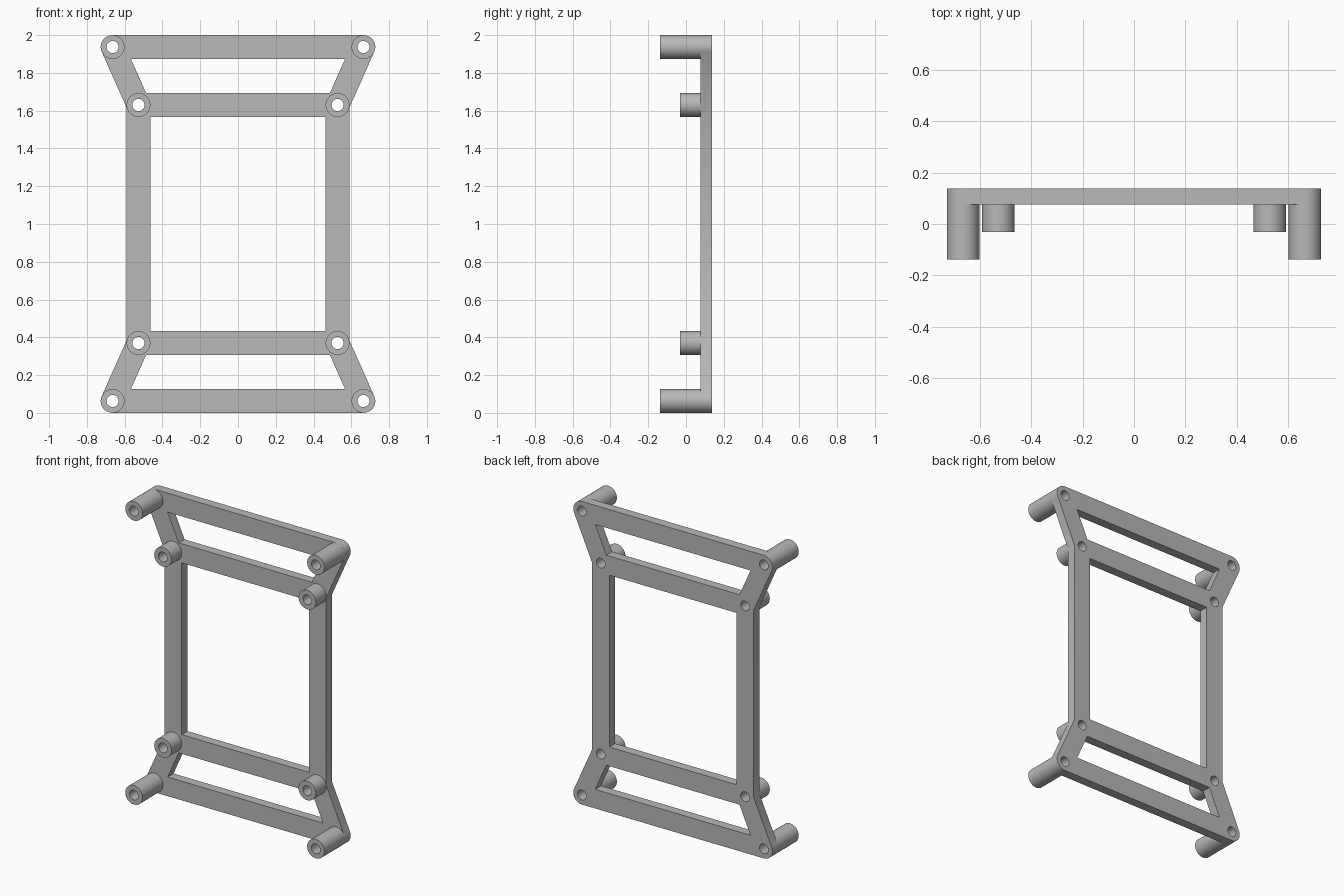
import bpy, bmesh
from math import sin, cos, pi, atan2, radians
from mathutils import Matrix

if "Cube" in bpy.data.objects:
    bpy.data.objects.remove(bpy.data.objects["Cube"], do_unlink=True)

R, HOLE = 0.063, 0.032             # post and screw-hole radii
CORNER, INNER = (0.664, 0.063), (0.527, 0.37)
BACK, PLATE_FRONT = 0.137, 0.076
POST_FRONTS = {"corner": -0.137, "inner": -0.031}

grey = bpy.data.materials.new("plain grey")
grey.use_nodes = True
grey.diffuse_color = (0.48, 0.48, 0.48, 1)
grey.node_tree.nodes["Principled BSDF"].inputs["Base Color"].default_value = grey.diffuse_color


def arc(c, r, start=0.0, end=2 * pi, steps=48):
    return [(c[0] + r * cos(start + (end - start) * i / steps),
             c[1] + r * sin(start + (end - start) * i / steps)) for i in range(steps + (end < 6))]


def plate(name, loops, front, back):
    """Solid in the xz plane: the first loop is the outline, the rest are openings."""
    curve = bpy.data.curves.new(name + " profile", 'CURVE')
    curve.dimensions = '2D'
    curve.fill_mode = 'BOTH'
    curve.extrude = (back - front) / 2
    for loop in loops:
        spline = curve.splines.new('POLY')
        spline.points.add(len(loop) - 1)
        for point, (x, z) in zip(spline.points, loop):
            point.co = (x, z, 0, 1)
        spline.use_cyclic_u = True
    temp = bpy.data.objects.new(name + " profile", curve)
    bpy.context.collection.objects.link(temp)
    graph = bpy.context.evaluated_depsgraph_get()
    mesh = bpy.data.meshes.new_from_object(temp.evaluated_get(graph))
    bpy.data.objects.remove(temp, do_unlink=True)
    bpy.data.curves.remove(curve)

    # Stand the profile upright and weld caps to walls
    mesh.transform(Matrix.Translation((0, (front + back) / 2, 0)) @ Matrix.Rotation(pi / 2, 4, 'X'))
    bm = bmesh.new()
    bm.from_mesh(mesh)
    bmesh.ops.remove_doubles(bm, verts=bm.verts, dist=1e-5)
    bmesh.ops.recalc_face_normals(bm, faces=bm.faces)
    bm.to_mesh(mesh)
    bm.free()
    mesh.name = name
    mesh.materials.clear()
    mesh.materials.append(grey)
    obj = bpy.data.objects.new(name, mesh)
    bpy.context.collection.objects.link(obj)
    bpy.ops.object.select_all(action='DESELECT')
    obj.select_set(True)
    bpy.context.view_layer.objects.active = obj
    bpy.ops.object.shade_smooth_by_angle(angle=radians(30))


def flip(points, sx, sz):
    return [(x * sx, z if sz > 0 else 2 - z) for x, z in points]


# Slanted leg: offset lines on both sides of the corner-to-inner-post axis
dx, dz = INNER[0] - CORNER[0], INNER[1] - CORNER[1]
tilt = atan2(-dx, dz)


def leg_x(z, side):
    return CORNER[0] + side * R / cos(tilt) + (z - CORNER[1]) * dx / dz


def leg_z(x, side):
    return CORNER[1] + (x - CORNER[0] - side * R / cos(tilt)) * dz / dx


# Outline: one rounded quarter, mirrored around
side_x = INNER[0] + R
quarter = arc(CORNER, R, -pi / 2, tilt, 20) + [(side_x, leg_z(side_x, 1))]
outline = (quarter + flip(quarter, 1, -1)[::-1]
           + flip(quarter, -1, -1) + flip(quarter, -1, 1)[::-1])

# Openings: large window and two trapezoids
window_half = [(INNER[0] - R, INNER[1] + R), (INNER[0] - R, 2 - INNER[1] - R)]
window = window_half + flip(window_half, -1, 1)[::-1]
low, high = CORNER[1] + R, INNER[1] - R
slot_half = [(leg_x(low, -1), low), (leg_x(high, -1), high)]
slot = slot_half + flip(slot_half, -1, 1)[::-1]

spots = [(kind, c, sx, sz) for kind, c in (("corner", CORNER), ("inner", INNER))
         for sx in (1, -1) for sz in (1, -1)]
holes = [arc(flip([c], sx, sz)[0], HOLE) for _, c, sx, sz in spots]
plate("frame", [outline, window, slot, flip(slot, 1, -1)] + holes, PLATE_FRONT, BACK)

# Hollow standoff posts
for kind, c, sx, sz in spots:
    centre = flip([c], sx, sz)[0]
    name = f"{kind}_post_{'bottom' if sz > 0 else 'top'}_{'left' if sx > 0 else 'right'}"
    plate(name, [arc(centre, R), arc(centre, HOLE)], POST_FRONTS[kind], PLATE_FRONT)
